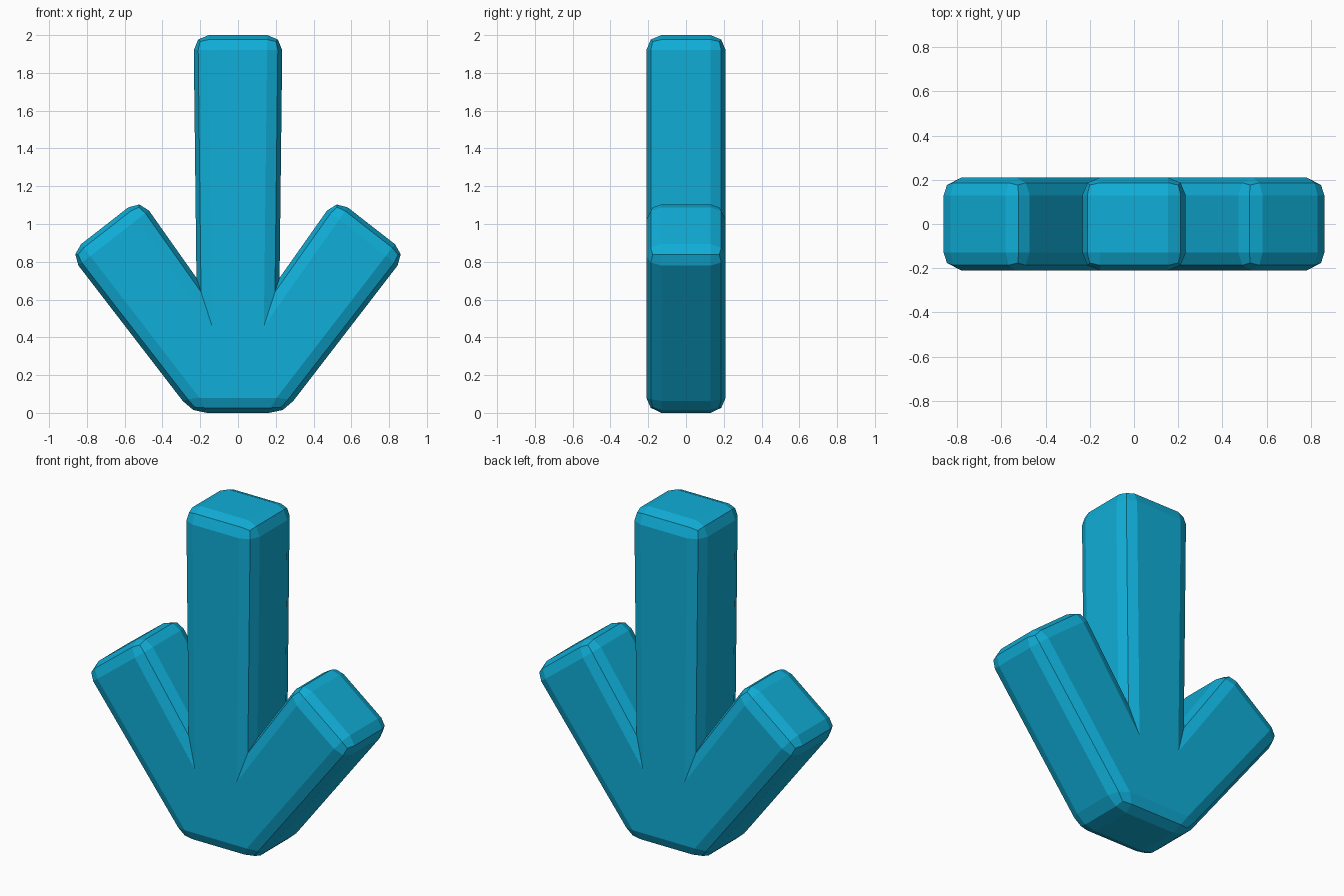
import bpy, bmesh

if "Cube" in bpy.data.objects:
    bpy.data.objects.remove(bpy.data.objects["Cube"])

# Sharp outline of the right half (x, z), from the top down
half = [(0.235, 2.0), (0.22, 0.715), (0.518, 1.137), (0.894, 0.844), (0.244, 0.0)]
outline = half + [(-x, z) for x, z in reversed(half)]
DEPTH, BEVEL = 0.21, 0.08

# Arrow: extruded outline
bm = bmesh.new()
front = bm.faces.new([bm.verts.new((x, -DEPTH, z)) for x, z in outline])
ext = bmesh.ops.extrude_face_region(bm, geom=[front], use_keep_orig=True)
for v in ext["geom"]:
    if isinstance(v, bmesh.types.BMVert):
        v.co.y = DEPTH
bmesh.ops.recalc_face_normals(bm, faces=bm.faces)

# Rounded edges everywhere except the two inner notches
edges = [e for e in bm.edges if e.is_convex]
bmesh.ops.bevel(bm, geom=edges, offset=BEVEL, offset_type='OFFSET', segments=2,
                profile=0.5, affect='EDGES', clamp_overlap=False)
bmesh.ops.recalc_face_normals(bm, faces=bm.faces)

mesh = bpy.data.meshes.new("arrow")
bm.to_mesh(mesh)
bm.free()
arrow = bpy.data.objects.new("arrow", mesh)
bpy.context.collection.objects.link(arrow)

# Blue finish
mat = bpy.data.materials.new("blue")
mat.diffuse_color = (0.005, 0.42, 0.68, 1)
mat.use_nodes = True
mat.node_tree.nodes["Principled BSDF"].inputs["Base Color"].default_value = mat.diffuse_color
mesh.materials.append(mat)
